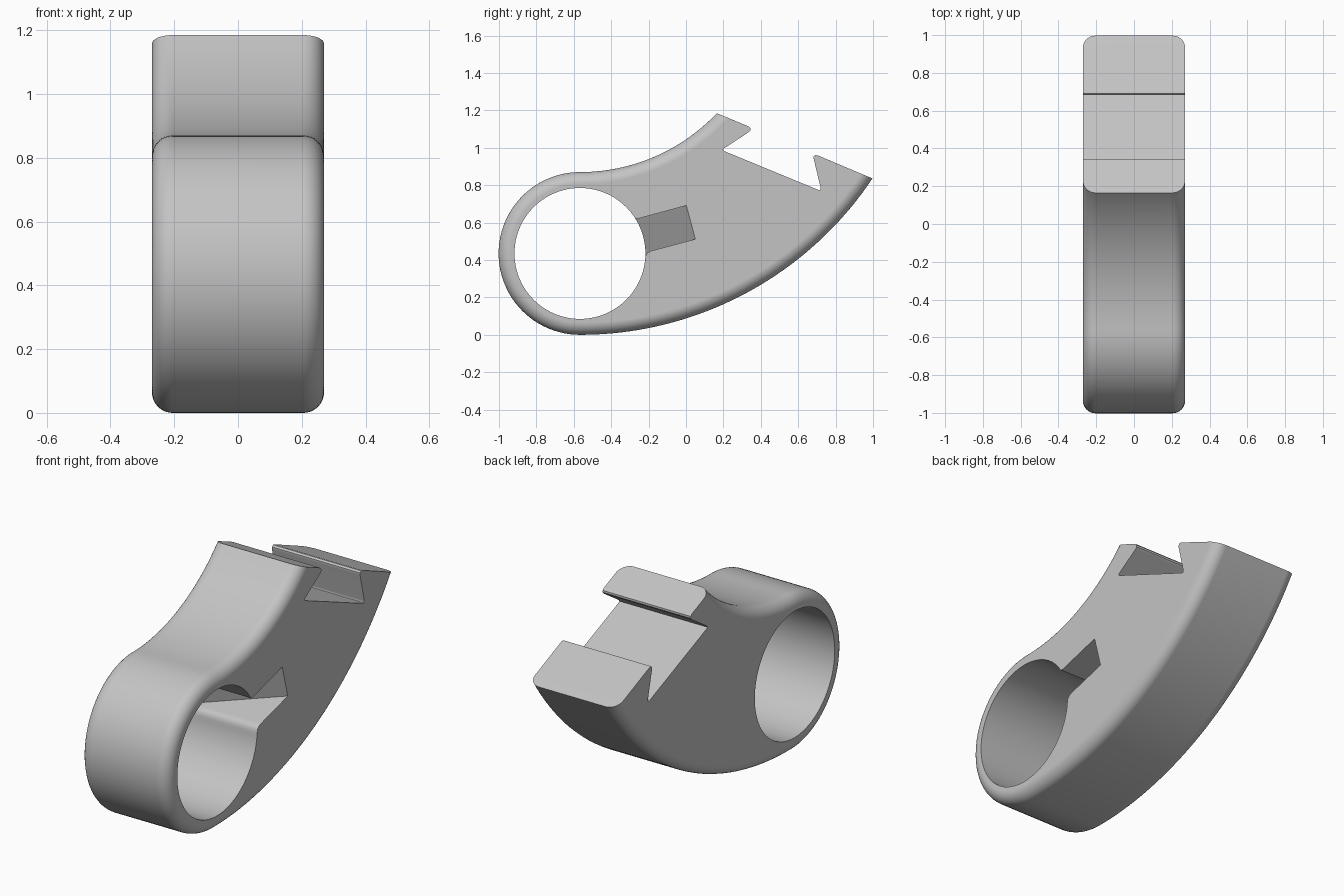
import bpy, bmesh, math
from mathutils import Vector

cube = bpy.data.objects.get("Cube")
if cube:
    bpy.data.objects.remove(cube, do_unlink=True)

HALF = 0.27                       # half width along x
FILLET = 0.065                    # rounding of the outer long edges
CENTRE = Vector((-0.567, 0.435))  # ring centre in (y, z)
R_RING, R_HOLE = 0.435, 0.35

grey = bpy.data.materials.new("light grey")
grey.use_nodes = True
colour = (0.55, 0.55, 0.55, 1)
grey.diffuse_color = colour
grey.node_tree.nodes["Principled BSDF"].inputs["Base Color"].default_value = colour


def loft(name, rings):
    """Solid through equal-length rings of 3D points, capped at both ends."""
    bm = bmesh.new()
    loops = [[bm.verts.new(p) for p in ring] for ring in rings]
    n = len(loops[0])
    for a, b in zip(loops, loops[1:]):
        for i in range(n):
            j = (i + 1) % n
            bm.faces.new((a[i], a[j], b[j], b[i]))
    bm.faces.new(loops[0][::-1])
    bm.faces.new(loops[-1])
    bmesh.ops.recalc_face_normals(bm, faces=bm.faces)
    mesh = bpy.data.meshes.new(name)
    bm.to_mesh(mesh)
    bm.free()
    mesh.materials.append(grey)
    obj = bpy.data.objects.new(name, mesh)
    bpy.context.collection.objects.link(obj)
    return obj


def arc_through(start, end, bulge, steps):
    """Arc leaving start horizontally; bulge +1 curves about a centre above."""
    d = end - start
    r = d.length_squared / (2 * d.y)
    sweep = math.asin(d.x / r)
    out = []
    for i in range(steps + 1):
        a = sweep * i / steps
        p = start + Vector((r * math.sin(a), r * (1 - math.cos(a))))
        out.append((p, Vector((-math.sin(a), math.cos(a))) * bulge))
    return out


# Outline as (point, inward offset direction) pairs
top_tip, low_tip = Vector((0.165, 1.185)), Vector((0.997, 0.836))
lower = arc_through(CENTRE - Vector((0, R_RING)), low_tip, 1, 40)
upper = arc_through(CENTRE + Vector((0, R_RING)), top_tip, -1, 28)
ring = []
for i in range(1, 48):
    a = math.pi / 2 + math.pi * i / 48
    d = Vector((math.cos(a), math.sin(a)))
    ring.append((CENTRE + d * R_RING, -d))

# At the flat end the offset slides along the end face
along = (low_tip - top_tip).normalized()
for run, direction in ((lower, -along), (upper, along)):
    p, n = run[-1]
    run[-1] = (p, direction / direction.dot(n))

# Undercut channel in the flat end, with softened lips
channel = [(0.705, 0.959), (0.692, 0.961), (0.683, 0.953), (0.683, 0.94),
           (0.72, 0.785), (0.717, 0.774), (0.707, 0.775),
           (0.205, 0.982), (0.197, 0.988), (0.202, 0.996),
           (0.335, 1.083), (0.344, 1.093), (0.344, 1.104), (0.335, 1.114)]
channel = [(Vector(p), Vector((0, 0))) for p in channel]
outline = lower + channel + upper[::-1] + ring

# Body lofted across its width with rounded outer edges
stations = []
STEPS = 8
for i in range(STEPS + 1):
    a = math.pi / 2 * i / STEPS
    stations.append((HALF - FILLET * (1 - math.cos(a)), FILLET * (1 - math.sin(a))))
stations += [(-x, d) for x, d in stations[::-1]]
body = loft("clamp_body", [[(x, *(p + n * d)) for p, n in outline] for x, d in stations])

# Round through hole
circle = [CENTRE + R_HOLE * Vector((math.cos(a), math.sin(a)))
          for a in (math.tau * i / 96 for i in range(96))]
hole = loft("hole_cutter", [[(x, *p) for p in circle] for x in (-0.5, 0.5)])

# Slot on one side, its floor ramping down towards the hole
slot_shape = [(0.05, 0.512), (-0.185, 0.449), (-0.203, 0.441), (-0.214, 0.428),
              (-0.219, 0.405), (-0.4, 0.405), (-0.4, 0.643), (-0.287, 0.643),
              (-0.277, 0.627), (-0.265, 0.62), (-0.25, 0.623), (0.002, 0.691)]
tilt = math.radians(15)
axis = Vector((math.cos(tilt), math.sin(tilt)))
u_end = max(Vector(p).dot(axis) for p in slot_shape)
floor = [(HALF - 0.002 - 1.73 * (u_end - Vector(p).dot(axis)), *p) for p in slot_shape]
slot = loft("slot_cutter", [floor, [(0.4, *p) for p in slot_shape]])

bpy.ops.object.select_all(action="DESELECT")
body.select_set(True)
bpy.context.view_layer.objects.active = body
for cutter in (hole, slot):
    cut = body.modifiers.new(cutter.name, "BOOLEAN")
    cut.operation = "DIFFERENCE"
    cut.solver = "EXACT"
    cut.object = cutter
    bpy.ops.object.modifier_apply(modifier=cut.name)
    bpy.data.objects.remove(cutter, do_unlink=True)

# Smooth curves, crisp flat faces
bpy.ops.object.shade_smooth_by_angle(angle=math.radians(30))
weighted = body.modifiers.new("weighted_normals", "WEIGHTED_NORMAL")
weighted.keep_sharp = True
